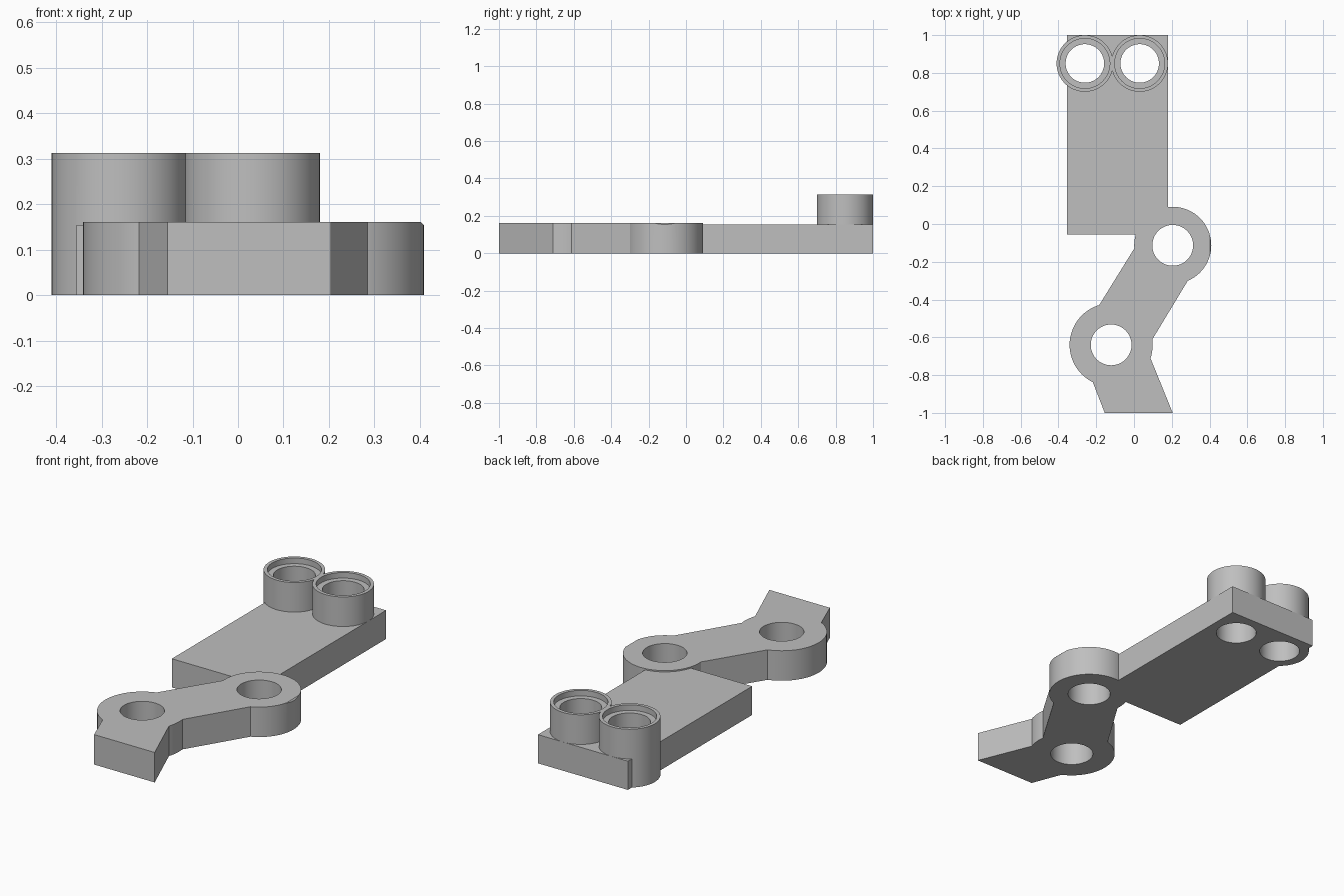
import bpy
import bmesh
import math
from mathutils import Vector

cube = bpy.data.objects.get("Cube")
if cube:
    bpy.data.objects.remove(cube, do_unlink=True)

grey = bpy.data.materials.new("plain_grey")
grey.use_nodes = True
colour = (0.52, 0.52, 0.52, 1)
grey.diffuse_color = colour
grey.node_tree.nodes["Principled BSDF"].inputs["Base Color"].default_value = colour


def prism(name, points, z0, z1):
    """Upright solid from a flat outline."""
    bm = bmesh.new()
    face = bm.faces.new([bm.verts.new((x, y, z0)) for x, y in points])
    top = bmesh.ops.extrude_face_region(bm, geom=[face])["geom"]
    bmesh.ops.translate(bm, vec=(0, 0, z1 - z0),
                        verts=[v for v in top if isinstance(v, bmesh.types.BMVert)])
    bmesh.ops.recalc_face_normals(bm, faces=bm.faces)
    mesh = bpy.data.meshes.new(name)
    bm.to_mesh(mesh)
    bm.free()
    mesh.materials.append(grey)
    obj = bpy.data.objects.new(name, mesh)
    bpy.context.collection.objects.link(obj)
    return obj


def disc(name, centre, radius, z0, z1, sides=72):
    angles = [2 * math.pi * i / sides for i in range(sides)]
    return prism(name, [(centre[0] + radius * math.cos(a),
                         centre[1] + radius * math.sin(a)) for a in angles], z0, z1)


def combine(obj, other, operation):
    """Apply a boolean and remove the helper."""
    other.hide_render = True
    mod = obj.modifiers.new("boolean", 'BOOLEAN')
    mod.operation, mod.solver, mod.object = operation, 'EXACT', other
    bpy.context.view_layer.update()
    graph = bpy.context.evaluated_depsgraph_get()
    mesh = bpy.data.meshes.new_from_object(obj.evaluated_get(graph))
    obj.modifiers.clear()
    obj.data = mesh
    bpy.data.objects.remove(other, do_unlink=True)


PLATE_TOP, LINK_TOP, SOCKET_TOP = 0.154, 0.161, 0.313
SOCKETS = [(-0.26, 0.85), (0.03, 0.85)]
UPPER, UPPER_R = (0.205, -0.113), 0.204
LOWER, LOWER_R = (-0.121, -0.64), 0.22

# Plate with two counterbored sockets
plate = prism("base_plate", [(-0.355, -0.055), (0.18, -0.055), (0.18, 1), (-0.355, 1)],
              0, PLATE_TOP)
for c in SOCKETS:
    combine(plate, disc("socket", c, 0.15, 0, SOCKET_TOP), 'UNION')
for c in SOCKETS:
    combine(plate, disc("bore", c, 0.102, -0.1, 0.5), 'DIFFERENCE')
    combine(plate, disc("counterbore", c, 0.132, SOCKET_TOP - 0.03, 0.5), 'DIFFERENCE')
# Notch where the link's round end meets the plate
combine(plate, disc("notch", UPPER, UPPER_R, -0.1, 0.5), 'DIFFERENCE')

# Link: two round ends, a slanted arm and a flared foot
link = disc("link_arm", UPPER, UPPER_R, 0, LINK_TOP)
combine(link, disc("lower_end", LOWER, LOWER_R, 0, LINK_TOP), 'UNION')
arm = [(0.003, -0.127), (-0.186, -0.432), LOWER, (0.097, -0.611), (0.285, -0.30), UPPER]
foot = [LOWER, (0.087, -0.71), (0.205, -1), (-0.155, -1), (-0.218, -0.838)]
for outline in (arm, foot):
    combine(link, prism("web", outline, 0, LINK_TOP), 'UNION')
for c in (UPPER, LOWER):
    combine(link, disc("pin_hole", c, 0.108, -0.1, 0.5), 'DIFFERENCE')

# Small chamfer on the outer rim of the upper end
bm = bmesh.new()
bm.from_mesh(link.data)
cut = bmesh.ops.bisect_plane(bm, geom=bm.verts[:] + bm.edges[:] + bm.faces[:],
                             plane_co=Vector((0.402, 0, LINK_TOP)),
                             plane_no=Vector((1, 0, 1)).normalized(), clear_outer=True)
rim = [e for e in cut["geom_cut"] if isinstance(e, bmesh.types.BMEdge)]
bmesh.ops.holes_fill(bm, edges=rim, sides=0)
bmesh.ops.recalc_face_normals(bm, faces=bm.faces)
bm.to_mesh(link.data)
bm.free()

# Smooth the round walls and keep the edges sharp
for obj in (plate, link):
    bpy.ops.object.select_all(action='DESELECT')
    obj.select_set(True)
    bpy.context.view_layer.objects.active = obj
    bpy.ops.object.shade_smooth_by_angle(angle=math.radians(25))
